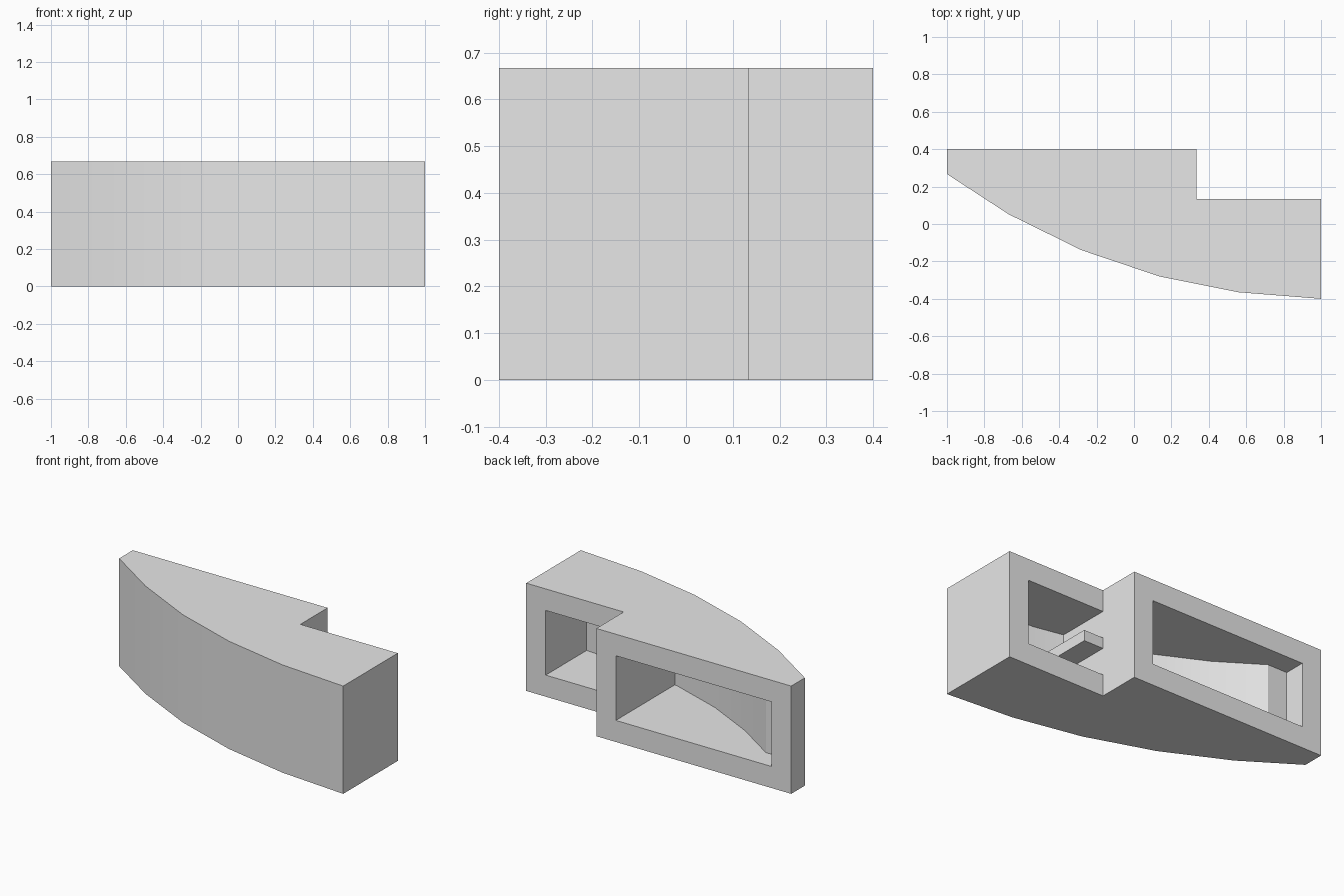
import bpy, bmesh, math
from mathutils import Vector

cube = bpy.data.objects.get("Cube")
if cube:
    bpy.data.objects.remove(cube, do_unlink=True)

grey = bpy.data.materials.new("light_grey")
grey.use_nodes = True
grey.diffuse_color = (0.8, 0.8, 0.8, 1)
grey.node_tree.nodes["Principled BSDF"].inputs["Base Color"].default_value = (0.8, 0.8, 0.8, 1)

HEIGHT = 2 / 3
WALL = HEIGHT / 5
STEP = HEIGHT / 2            # x of the step in the back
BACK, LOW_BACK = 0.4, WALL   # y of the two back faces

# Curved front, and the same curve scaled down for the inside
outer = [(-1, 0.267), (-0.67, 0.052), (-0.28, -0.14), (0.135, -0.28), (0.56, -0.365), (1, -0.4)]
inner = [(0.8 * x + WALL / 2, 0.8 * y + 0.4 * WALL) for x, y in outer]


def inner_y(x):
    for (x0, y0), (x1, y1) in zip(inner, inner[1:]):
        if x0 <= x <= x1:
            return y0 + (y1 - y0) * (x - x0) / (x1 - x0)


def make_object(name, bm):
    bmesh.ops.remove_doubles(bm, verts=bm.verts, dist=1e-5)
    bmesh.ops.recalc_face_normals(bm, faces=bm.faces)
    mesh = bpy.data.meshes.new(name)
    bm.to_mesh(mesh)
    bm.free()
    mesh.materials.append(grey)
    obj = bpy.data.objects.new(name, mesh)
    bpy.context.collection.objects.link(obj)
    bpy.ops.object.select_all(action='DESELECT')
    obj.select_set(True)
    bpy.context.view_layer.objects.active = obj
    bpy.ops.object.shade_smooth_by_angle(angle=math.radians(30))
    return obj


def cap(bm, outline, z):
    bm.faces.new([bm.verts.new((x, y, z)) for x, y in outline])


def walls(bm, outline, z0, z1):
    for a, b in zip(outline, outline[1:] + outline[:1]):
        bm.faces.new([bm.verts.new(p) for p in ((*a, z0), (*b, z0), (*b, z1), (*a, z1))])


# Two pockets open to the back, each listed from its +x mouth corner to its -x one
end, rib = 1 - WALL, STEP - WALL
small_pocket = ([(end, LOW_BACK)] + [p for p in reversed(inner) if p[0] > STEP]
                + [(STEP, inner_y(STEP)), (STEP, LOW_BACK)])
large_pocket = ([(rib, BACK), (rib, inner_y(rib))] + [p for p in reversed(inner) if p[0] < rib]
                + [(-end, inner[0][1]), (-end, BACK)])

# Solid outline for floor and roof, hollow outline between them
solid = outer + [(1, LOW_BACK), small_pocket[0], small_pocket[-1], (STEP, BACK),
                 large_pocket[0], large_pocket[-1], (-1, BACK)]
hollow = outer + [(1, LOW_BACK)] + small_pocket + [(STEP, BACK)] + large_pocket + [(-1, BACK)]

# Curved housing
bm = bmesh.new()
for z in (0, HEIGHT):
    cap(bm, solid, z)
for z in (WALL, HEIGHT - WALL):
    cap(bm, small_pocket, z)
    cap(bm, large_pocket, z)
walls(bm, solid, 0, WALL)
walls(bm, hollow, WALL, HEIGHT - WALL)
walls(bm, solid, HEIGHT - WALL, HEIGHT)
make_object("curved_housing", bm)

# Ledge along the rib inside the small pocket
bm = bmesh.new()
far = STEP + WALL
ledge = [(STEP, LOW_BACK), (far, LOW_BACK), (far, inner_y(far)), (STEP, inner_y(STEP))]
low, high = HEIGHT / 2 - WALL / 4, HEIGHT / 2 + WALL / 4
cap(bm, ledge, low)
cap(bm, ledge, high)
walls(bm, ledge, low, high)
make_object("pocket_ledge", bm)
